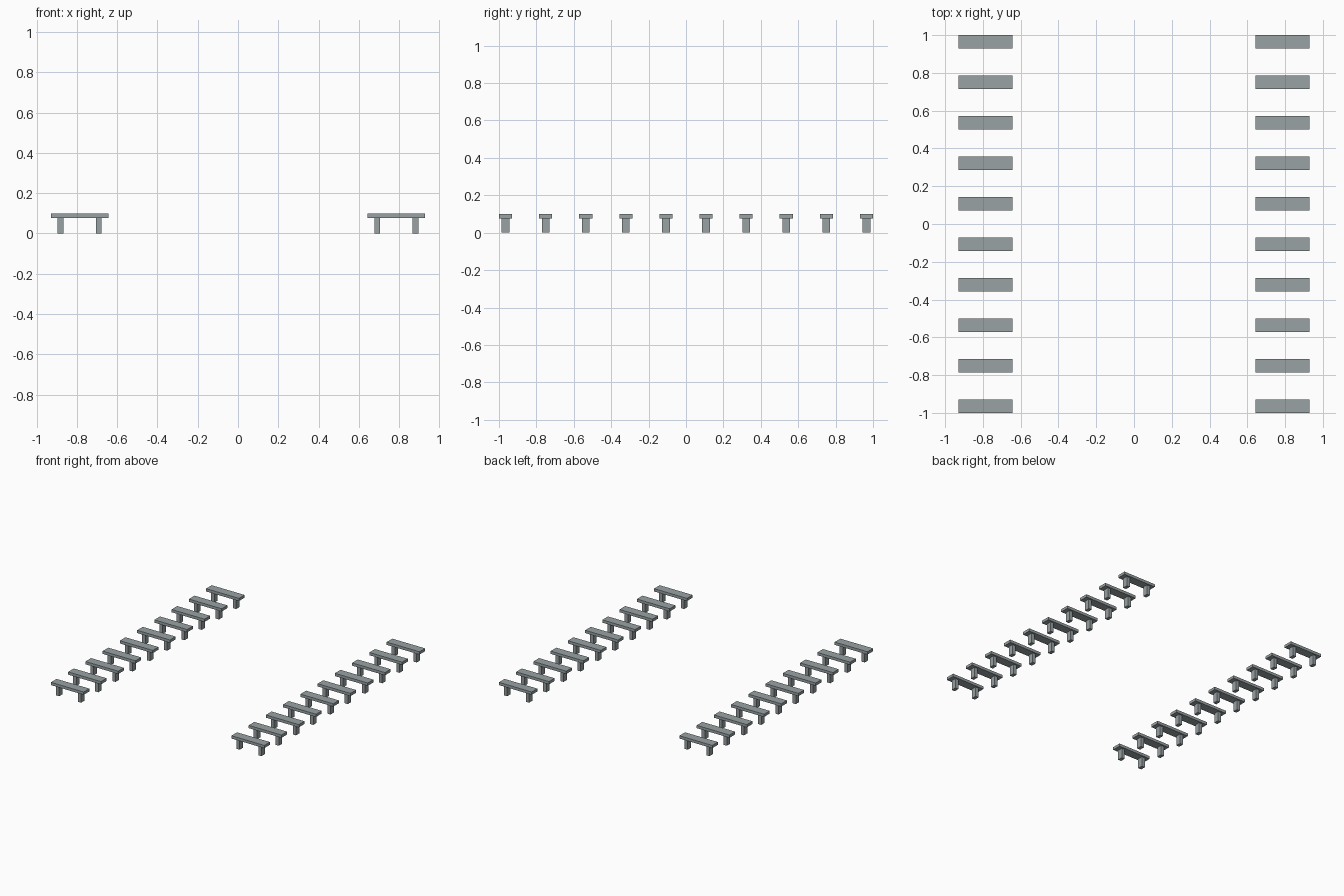
import bpy, bmesh
from mathutils import Matrix, Vector

if "Cube" in bpy.data.objects:
    bpy.data.objects.remove(bpy.data.objects["Cube"])

stone = bpy.data.materials.new("grey stone")
stone.diffuse_color = (0.32, 0.36, 0.37, 1)
stone.use_nodes = True
stone.node_tree.nodes["Principled BSDF"].inputs["Base Color"].default_value = stone.diffuse_color


def box_mesh(name, boxes):
    """Mesh made of (centre, size) boxes."""
    bm = bmesh.new()
    for c, s in boxes:
        bmesh.ops.create_cube(bm, size=1, matrix=Matrix.Translation(c) @ Matrix.Diagonal((*s, 1)))
    me = bpy.data.meshes.new(name)
    bm.to_mesh(me)
    bm.free()
    me.materials.append(stone)
    return me


TOP, UNDER = 0.099, 0.077          # seat heights
LENGTH, DEPTH = 0.286, 0.07        # seat plan
ROWS, COL_X = 10, 0.786            # benches per column, column offset

# Shared meshes for one bench
seat = box_mesh("seat", [((0, 0, (TOP + UNDER) / 2), (LENGTH, DEPTH, TOP - UNDER))])
legs = box_mesh("legs", [((sx * 0.095, 0, UNDER / 2), (0.028, 0.041, UNDER)) for sx in (-1, 1)])

# Two columns of benches
step = (2 - DEPTH) / (ROWS - 1)
for side, x in (("left", -COL_X), ("right", COL_X)):
    for i in range(ROWS):
        for part in (seat, legs):
            ob = bpy.data.objects.new(f"{side}_bench_{i + 1}_{part.name}", part)
            ob.location = Vector((x, -1 + DEPTH / 2 + i * step, 0))
            bpy.context.collection.objects.link(ob)
